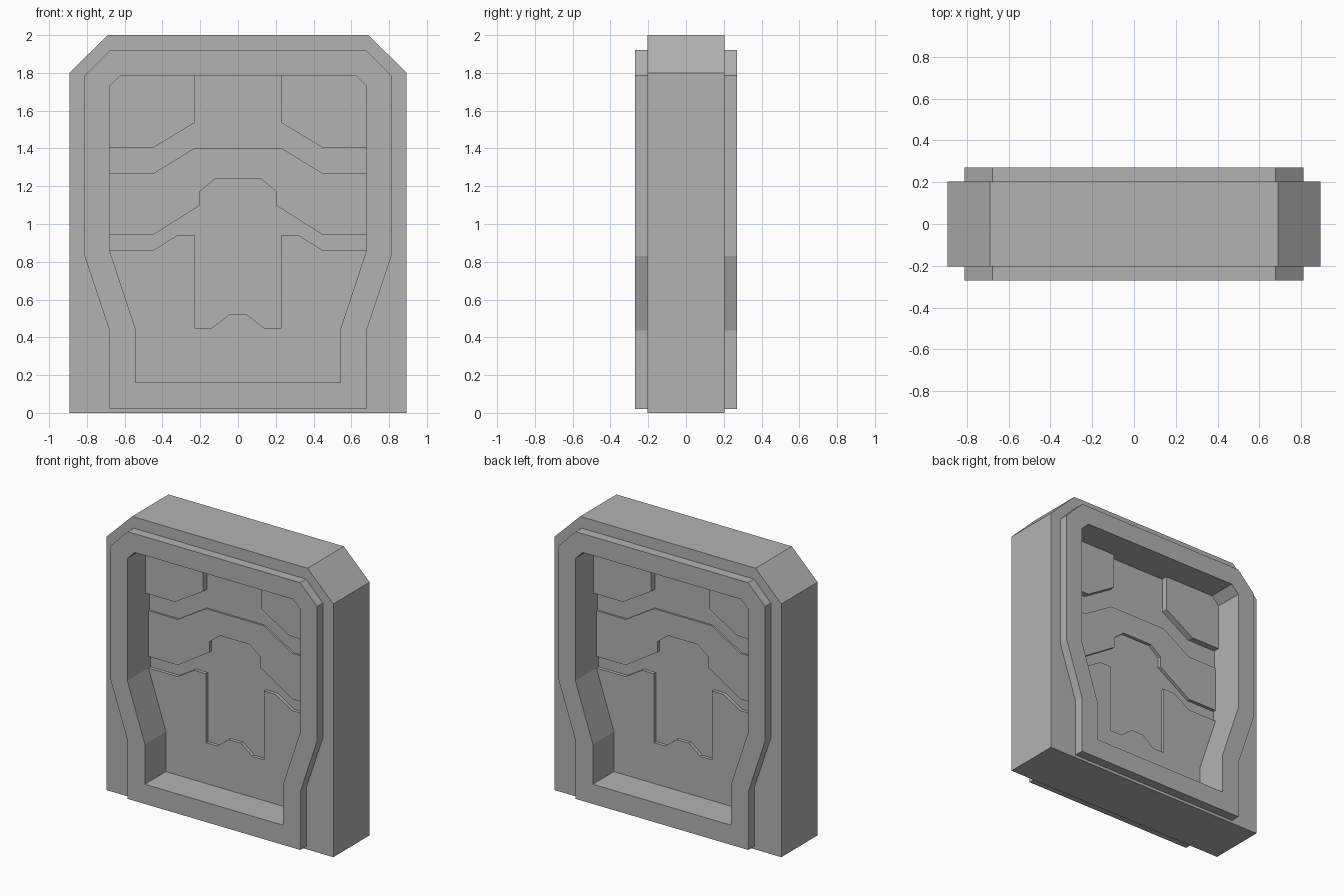
import bpy, bmesh

if "Cube" in bpy.data.objects:
    bpy.data.objects.remove(bpy.data.objects["Cube"])

# Half outlines as (x, z), right side only, mirrored over x = 0
BODY = [(.893, 0), (.893, 1.8), (.69, 2)]
FRAME = [(.68, .02), (.68, .435), (.812, .83), (.812, 1.785), (.678, 1.92)]
RECESS = [(.543, .16), (.543, .445), (.68, .86), (.68, 1.73), (.622, 1.787)]

# Step lines between the recessed panels, from the outer wall to the centre
CORNER_STEP = [(.68, 1.403), (.45, 1.403), (.228, 1.537), (.228, 1.787)]
BAND_TOP = [(.68, 1.267), (.45, 1.267), (.228, 1.403)]
BAND_BOTTOM = [(.68, .942), (.45, .942), (.2, 1.1), (.2, 1.175), (.118, 1.24)]
LOWER_TOP = [(.68, .86), (.45, .86), (.322, .94), (.228, .94),
             (.228, .45), (.138, .45), (.048, .52)]

# Half depths in y
Y_BODY, Y_FRAME = .204, .271
Y_CORNER, Y_UPPER, Y_BAND, Y_KEYHOLE, Y_LOWER = .066, .022, .035, .012, .035

metal = bpy.data.materials.new("plain grey")
metal.diffuse_color = (.45, .45, .45, 1)
metal.use_nodes = True
metal.node_tree.nodes["Principled BSDF"].inputs["Base Color"].default_value = metal.diffuse_color


def flip(points):
    return [(-x, z) for x, z in points]


def full(half):
    return half + flip(half)[::-1]


def face(bm, points, y):
    return bm.faces.new([bm.verts.new((x, y, z)) for x, z in points])


def strip(bm, points, y0, y1, closed=False):
    """Wall that follows a line of points between two depths."""
    ends = points[1:] + points[:1] if closed else points[1:]
    for a, b in zip(points, ends):
        bm.faces.new([bm.verts.new(p) for p in (
            (a[0], y0, a[1]), (b[0], y0, b[1]), (b[0], y1, b[1]), (a[0], y1, a[1]))])


def ring(bm, outer, inner, y):
    """Flat plate with a hole."""
    edges = []
    for loop in (outer, inner):
        vs = [bm.verts.new((x, y, z)) for x, z in loop]
        edges += [bm.edges.new((v, vs[i - 1])) for i, v in enumerate(vs)]
    bmesh.ops.triangle_fill(bm, edges=edges, use_beauty=True, normal=(0, 1, 0))


def finish(bm, name, side=0):
    bmesh.ops.remove_doubles(bm, verts=bm.verts[:], dist=1e-5)
    bmesh.ops.recalc_face_normals(bm, faces=bm.faces[:])
    bm.normal_update()
    # Open panel sheets must look outward
    if side and sum(f.normal.y * f.calc_area() for f in bm.faces) * side < 0:
        bmesh.ops.reverse_faces(bm, faces=bm.faces[:])
    mesh = bpy.data.meshes.new(name)
    bm.to_mesh(mesh)
    bm.free()
    mesh.materials.append(metal)
    bpy.context.collection.objects.link(bpy.data.objects.new(name, mesh))


# Thick slab with a raised frame on both faces and an opening through it
bm = bmesh.new()
body, frame, recess = full(BODY), full(FRAME), full(RECESS)
strip(bm, body, -Y_BODY, Y_BODY, True)
strip(bm, recess, -Y_FRAME, Y_FRAME, True)
for s in (-1, 1):
    ring(bm, body, frame, s * Y_BODY)
    strip(bm, frame, s * Y_BODY, s * Y_FRAME, True)
    ring(bm, frame, recess, s * Y_FRAME)
finish(bm, "slab_and_frame")

# Stepped panels on the floor of each recess
for s, name in ((-1, "front_panels"), (1, "back_panels")):
    bm = bmesh.new()
    corner = CORNER_STEP + RECESS[:2:-1]
    for side in (lambda p: p, flip):
        face(bm, side(corner), s * Y_CORNER)
        strip(bm, side(CORNER_STEP), s * Y_CORNER, s * Y_UPPER)
    lines = [full(p) for p in (CORNER_STEP, BAND_TOP, BAND_BOTTOM, LOWER_TOP, RECESS[1::-1])]
    depths = [Y_UPPER, Y_BAND, Y_KEYHOLE, Y_LOWER]
    for i, y in enumerate(depths):
        face(bm, lines[i] + lines[i + 1][::-1], s * y)
        if i:
            strip(bm, lines[i], s * depths[i - 1], s * y)
    finish(bm, name, s)
